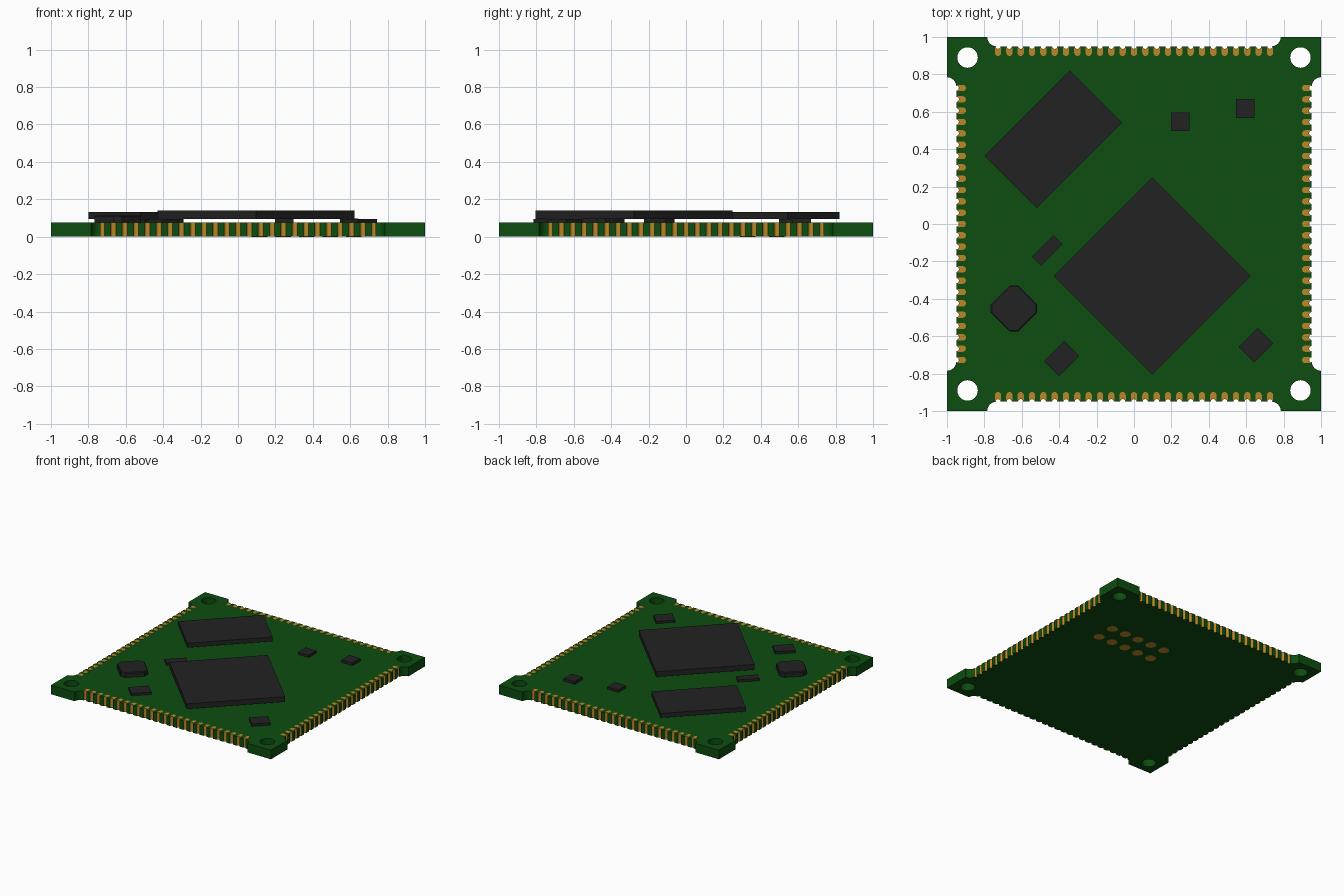
import bpy, bmesh, math
from mathutils import Matrix, Vector

cube = bpy.data.objects.get("Cube")
if cube:
    bpy.data.objects.remove(cube, do_unlink=True)

T = 0.075          # board thickness
EDGE = 0.95        # recessed edge between the corner tabs
PADS = [-0.727 + i * 1.454 / 24 for i in range(25)]
NOTCH = 0.014


def material(name, rgb):
    m = bpy.data.materials.new(name)
    m.use_nodes = True
    m.diffuse_color = (*rgb, 1)
    m.node_tree.nodes["Principled BSDF"].inputs["Base Color"].default_value = (*rgb, 1)
    return m


GREEN = material("board green", (0.004, 0.075, 0.005))
GOLD = material("contact gold", (0.50, 0.25, 0.02))
BLACK = material("chip black", (0.016, 0.016, 0.017))


def finish(name, bm, mats):
    bmesh.ops.recalc_face_normals(bm, faces=bm.faces)
    me = bpy.data.meshes.new(name)
    bm.to_mesh(me)
    bm.free()
    for m in mats:
        me.materials.append(m)
    ob = bpy.data.objects.new(name, me)
    bpy.context.collection.objects.link(ob)
    return ob


def arc(cx, cy, r, a0, a1, n):
    return [(cx + r * math.cos(math.radians(a0 + (a1 - a0) * i / n)),
             cy + r * math.sin(math.radians(a0 + (a1 - a0) * i / n))) for i in range(n + 1)]


def quarter(p, k):
    """Turn a 2D point by k quarter turns."""
    x, y = p
    for _ in range(k):
        x, y = -y, x
    return x, y


def prism(bm, pts, z0, z1):
    f = bm.faces.new([bm.verts.new((x, y, z0)) for x, y in pts])
    ext = bmesh.ops.extrude_face_region(bm, geom=[f], use_keep_orig=True)
    for v in ext["geom"]:
        if isinstance(v, bmesh.types.BMVert):
            v.co.z = z1


# Board: one side with corner tabs and half-round contact notches, repeated four times
side = [(-1, -1)] + arc(-0.735, -1, 0.05, 180, 90, 6)
for x in PADS:
    side += arc(x, -EDGE, NOTCH, 180, 0, 6)
side += arc(0.735, -1, 0.05, 90, 0, 6)
outline = [quarter(p, k) for k in range(4) for p in side]
loops = [outline] + [arc(sx * 0.89, sy * 0.89, 0.055, 0, 345, 23)
                     for sx in (-1, 1) for sy in (-1, 1)]
bm = bmesh.new()
edges = []
for loop in loops:
    vs = [bm.verts.new((x, y, 0)) for x, y in loop]
    edges += [bm.edges.new((vs[i - 1], vs[i])) for i in range(len(vs))]
bmesh.ops.triangle_fill(bm, edges=edges, use_beauty=True)
ext = bmesh.ops.extrude_face_region(bm, geom=bm.faces[:], use_keep_orig=True)
for v in ext["geom"]:
    if isinstance(v, bmesh.types.BMVert):
        v.co.z = T
bm.normal_update()
# Plated walls inside the notches are gold
for f in bm.faces:
    c = f.calc_center_median()
    a, b = sorted((abs(c.x), abs(c.y)))
    if abs(f.normal.z) < 0.5 and b < EDGE - 0.0005 and a < 0.75:
        f.material_index = 1
finish("circuit_board", bm, [GREEN, GOLD])

# Edge contacts on the top face, wrapped round each notch
bm = bmesh.new()
for k in range(4):
    for x in PADS:
        pts = (arc(x, -EDGE, NOTCH, 165, 15, 6)
               + [(x + 0.017, -EDGE + 0.008)]
               + arc(x, -0.915, 0.017, 0, 180, 6)
               + [(x - 0.017, -EDGE + 0.008)])
        prism(bm, [quarter(p, k) for p in pts], T - 0.001, T + 0.002)
finish("edge_contacts", bm, [GOLD])

# Two rows of test pads on the underside
bm = bmesh.new()
for i in range(5):
    for y in (0.33, 0.485):
        prism(bm, arc(0.115 + i * 0.126, y, 0.042, 0, 337.5, 15), -0.0, 0.002)
bmesh.ops.translate(bm, verts=bm.verts, vec=(0, 0, -0.0015))
finish("underside_pads", bm, [GOLD])


# Chips: name, centre x, y, length, width, bottom z, top z, turn in degrees
def chip(name, x, y, length, width, z0, z1, turn):
    bm = bmesh.new()
    bmesh.ops.create_cube(bm, size=1, matrix=(
        Matrix.Translation((x, y, (z0 + z1) / 2)) @ Matrix.Rotation(math.radians(turn), 4, "Z")
        @ Matrix.Diagonal((length, width, z1 - z0, 1))))
    return finish(name, bm, [BLACK])


chip("processor_chip", 0.097, -0.278, 0.745, 0.745, 0.096, 0.139, 45)
chip("memory_chip", -0.432, 0.453, 0.645, 0.394, 0.096, 0.132, 45)
chip("small_chip_back_inner", 0.246, 0.547, 0.099, 0.099, T, 0.095, 0)
chip("small_chip_back_outer", 0.595, 0.617, 0.1, 0.1, T, 0.098, 0)
chip("small_chip_front_left", 0.652, -0.648, 0.143, 0.118, T, 0.094, 45)
chip("small_chip_front_right", -0.387, -0.72, 0.153, 0.115, T, 0.095, 45)
chip("narrow_chip", -0.463, -0.142, 0.163, 0.068, T, 0.095, 45)

# Power coil: a square block with cut corners and a slightly inset top
bm = bmesh.new()
c, h, k = Vector((-0.642, -0.452)), 0.124, 0.022
pts = [(h, -k), (h, k), (k, h), (-k, h), (-h, k), (-h, -k), (-k, -h), (k, -h)]
rings = [[bm.verts.new((c.x + x * s, c.y + y * s, z)) for x, y in pts]
         for s, z in ((1, T), (1, 0.108), (0.95, 0.114))]
bm.faces.new(rings[0])
bm.faces.new(rings[2])
for lo, hi in zip(rings, rings[1:]):
    for i in range(8):
        bm.faces.new((lo[i - 1], lo[i], hi[i], hi[i - 1]))
finish("power_coil", bm, [BLACK])
